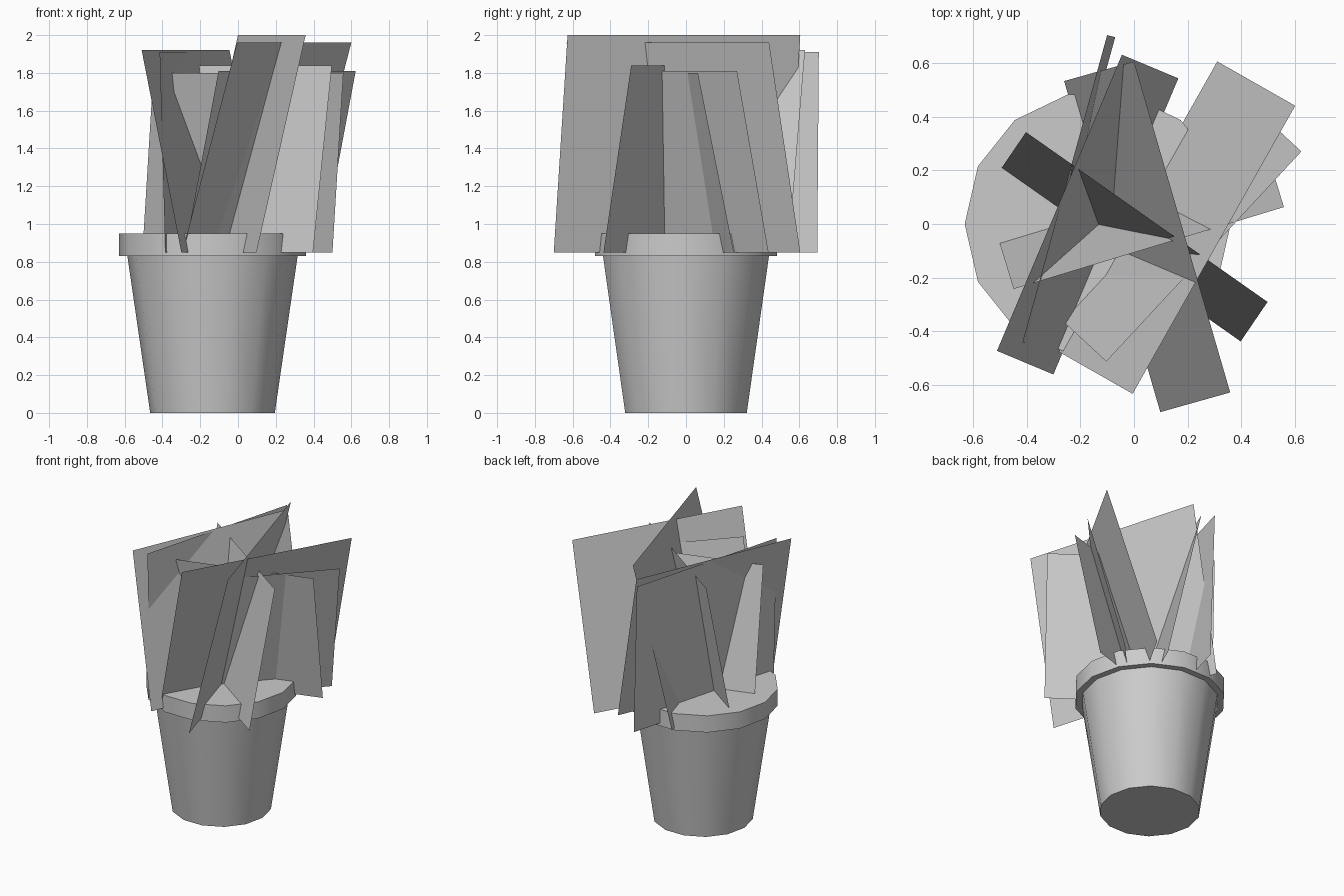
import bpy
from math import radians

if "Cube" in bpy.data.objects:
    bpy.data.objects.remove(bpy.data.objects["Cube"])

CX = -0.135   # pot axis
SIDES = 14


def frustum(name, r_low, r_high, z0, z1):
    bpy.ops.mesh.primitive_cone_add(vertices=SIDES, radius1=r_low, radius2=r_high,
                                    depth=z1 - z0, location=(CX, 0, (z0 + z1) / 2),
                                    rotation=(0, 0, radians(90)))
    ob = bpy.context.object
    ob.name = name
    bpy.ops.object.shade_smooth_by_angle(angle=radians(30))
    return ob


def leaf(name, a, b, lean, top):
    # flat rectangle: top edge a-b, lower edge shifted by lean
    z0 = 0.85
    verts = [(*a, top), (*b, top),
             (b[0] + lean[0], b[1] + lean[1], z0),
             (a[0] + lean[0], a[1] + lean[1], z0)]
    me = bpy.data.meshes.new(name)
    me.from_pydata(verts, [], [(0, 1, 2, 3)])
    ob = bpy.data.objects.new(name, me)
    bpy.context.collection.objects.link(ob)


# Tapered pot and its rim
frustum("pot_body", 0.33, 0.452, 0.0, 0.84)
frustum("pot_rim", 0.495, 0.495, 0.83, 0.95)

# Leaf cards: top edge ends, shift of the lower edge, top height
leaves = [
    ((0.60, 0.44), (-0.005, -0.632), (-0.29, 0.165), 1.96),
    ((0.00, 0.605), (0.358, -0.627), (-0.26, -0.073), 2.00),
    ((-0.51, -0.472), (-0.045, 0.63), (0.21, -0.088), 1.92),
    ((-0.415, -0.44), (-0.10, 0.703), (0.03, -0.008), 1.91),
    ((-0.402, 0.342), (0.497, -0.29), (-0.10, -0.147), 1.84),
    ((0.623, 0.27), (-0.103, -0.512), (-0.18, 0.167), 1.81),
    ((-0.448, -0.242), (0.558, 0.063), (-0.058, 0.19), 1.80),
]
for i, data in enumerate(leaves, 1):
    leaf(f"leaf_{i}", *data)
